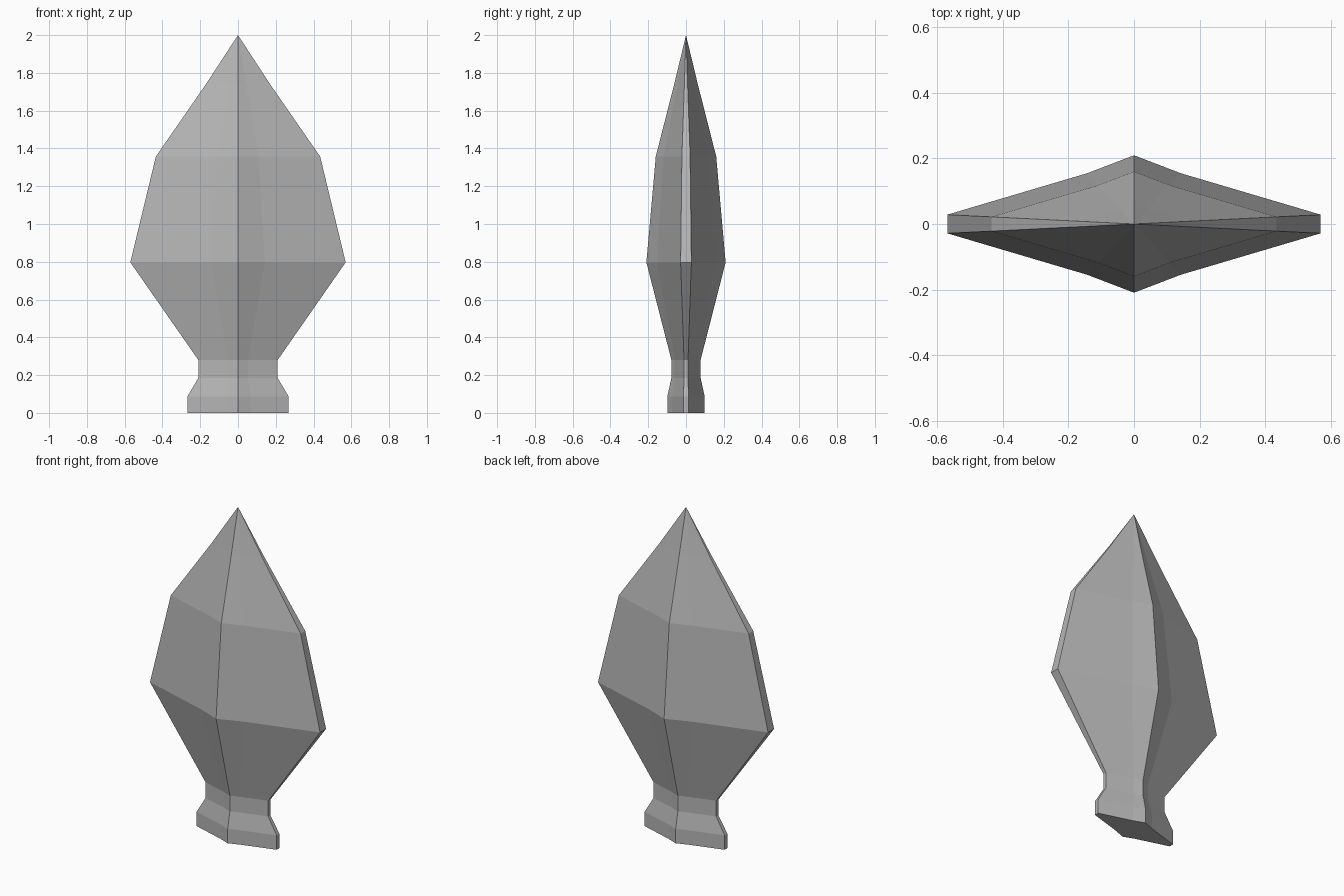
import bpy, bmesh

if "Cube" in bpy.data.objects:
    bpy.data.objects.remove(bpy.data.objects["Cube"])

# Diamond-like cross-section (half-width 1): ridge, shallow crease, blunt edge
quarter = [(1.0, 0.05), (0.25, 0.272), (0.0, 0.368)]
upper = quarter + [(-x, y) for x, y in quarter[-2::-1]]
section = upper + [(-x, -y) for x, y in upper]

# Height and half-width of each ring, base to near the tip
rings = [(0, 0.268), (0.087, 0.268), (0.185, 0.21), (0.28, 0.21),
         (0.797, 0.57), (1.357, 0.435), (1.74, 0.17)]

bm = bmesh.new()
loops = [[bm.verts.new((x * w, y * w, z)) for x, y in section] for z, w in rings]
n = len(section)

# Flat base
bm.faces.new(loops[0][::-1])

# Socket and blade sides
for a, b in zip(loops, loops[1:]):
    for i in range(n):
        j = (i + 1) % n
        bm.faces.new((a[i], a[j], b[j], b[i]))

# Pointed tip
tip = bm.verts.new((0, 0, 2))
for i in range(n):
    bm.faces.new((loops[-1][i], loops[-1][(i + 1) % n], tip))

bmesh.ops.recalc_face_normals(bm, faces=bm.faces)
mesh = bpy.data.meshes.new("spearhead")
bm.to_mesh(mesh)
bm.free()

# Dark grey stone
stone = bpy.data.materials.new("dark_grey")
stone.diffuse_color = (0.46, 0.46, 0.46, 1)
stone.use_nodes = True
stone.node_tree.nodes["Principled BSDF"].inputs["Base Color"].default_value = stone.diffuse_color
mesh.materials.append(stone)
bpy.context.collection.objects.link(bpy.data.objects.new("spearhead", mesh))
